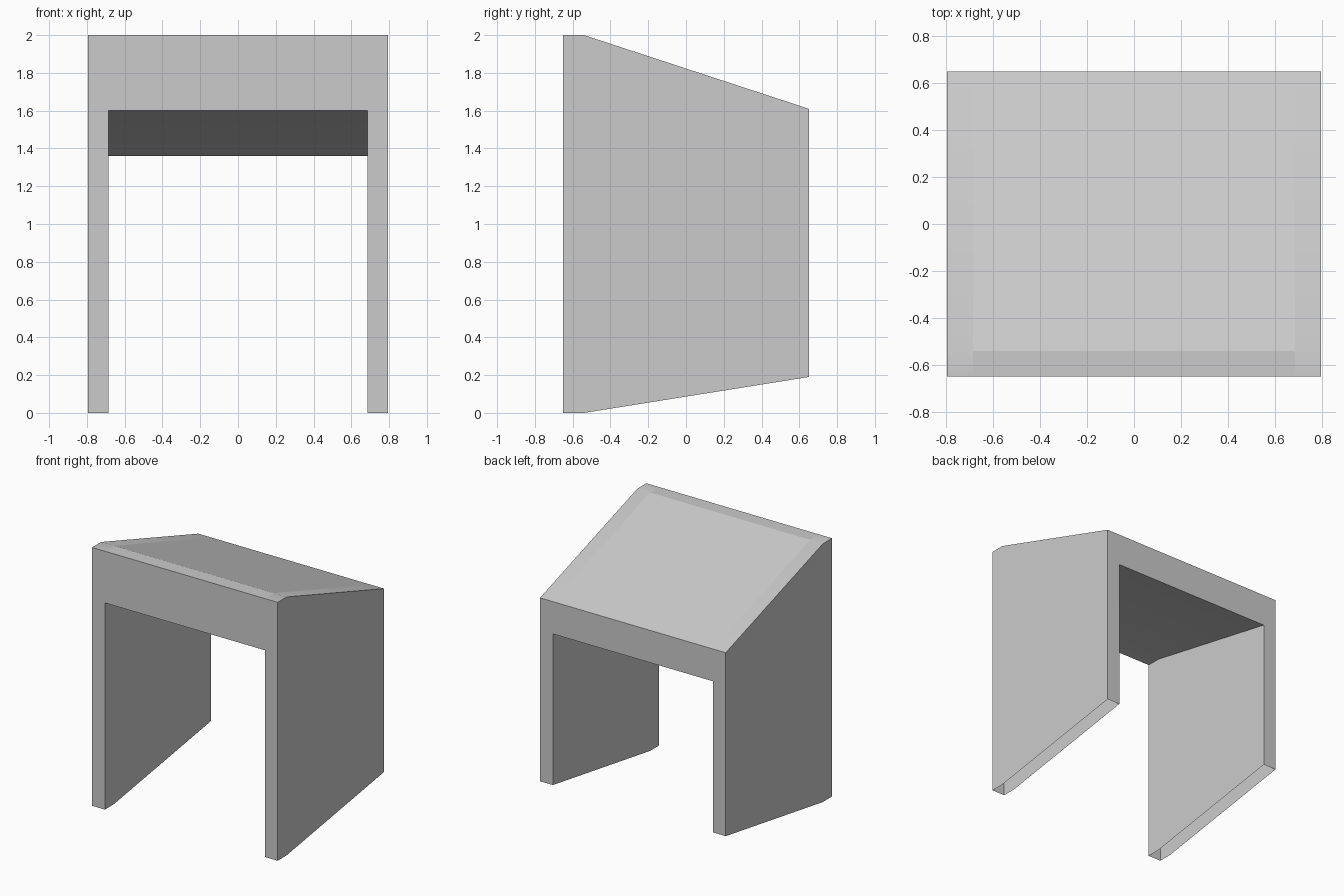
import bpy, bmesh

if "Cube" in bpy.data.objects:
    bpy.data.objects.remove(bpy.data.objects["Cube"])

OUT, INN = 0.795, 0.685


def section(y, bottom, soffit, top):
    """Upside-down U cross-section at depth y, with roof border points."""
    right = [(OUT, bottom), (OUT, top), (INN, top)]
    left = [(-x, z) for x, z in reversed(right)]
    inner = [(-INN, bottom), (-INN, soffit), (INN, soffit), (INN, bottom)]
    return [(x, y, z) for x, z in right + left + inner]


# Hollow arch shell: level front lip, then roof and feet tapering to the back
bm = bmesh.new()
rings = [[bm.verts.new(p) for p in section(*s)] for s in (
    (-0.65, 0.0, 1.6, 2.0),
    (-0.54, 0.0, 1.6, 2.0),
    (0.65, 0.19, 1.36, 1.61))]
n = len(rings[0])
centre = []
for a, b in zip(rings, rings[1:]):
    for i in range(n):
        j = (i + 1) % n
        if i in (5, 9):          # undersides of the legs stay open
            continue
        f = bm.faces.new((a[i], b[i], b[j], a[j]))
        if i == 2:
            centre.append(f)

# Front and back faces: two legs and the lintel
for r in (rings[0], rings[2]):
    for ids in ((0, 1, 2, 8, 9), (2, 3, 7, 8), (3, 4, 5, 6, 7)):
        bm.faces.new([r[i] for i in ids])
bmesh.ops.recalc_face_normals(bm, faces=bm.faces)
bm.faces.index_update()
flat_ids = [f.index for f in centre]

mesh = bpy.data.meshes.new("arch_shell")
bm.to_mesh(mesh)
bm.free()
arch = bpy.data.objects.new("arch_shell", mesh)
bpy.context.collection.objects.link(arch)
bpy.context.view_layer.objects.active = arch
arch.select_set(True)
bpy.ops.object.shade_smooth_by_angle()

# The roof centre is flat, only its border blends
for i in flat_ids:
    mesh.polygons[i].use_smooth = False
